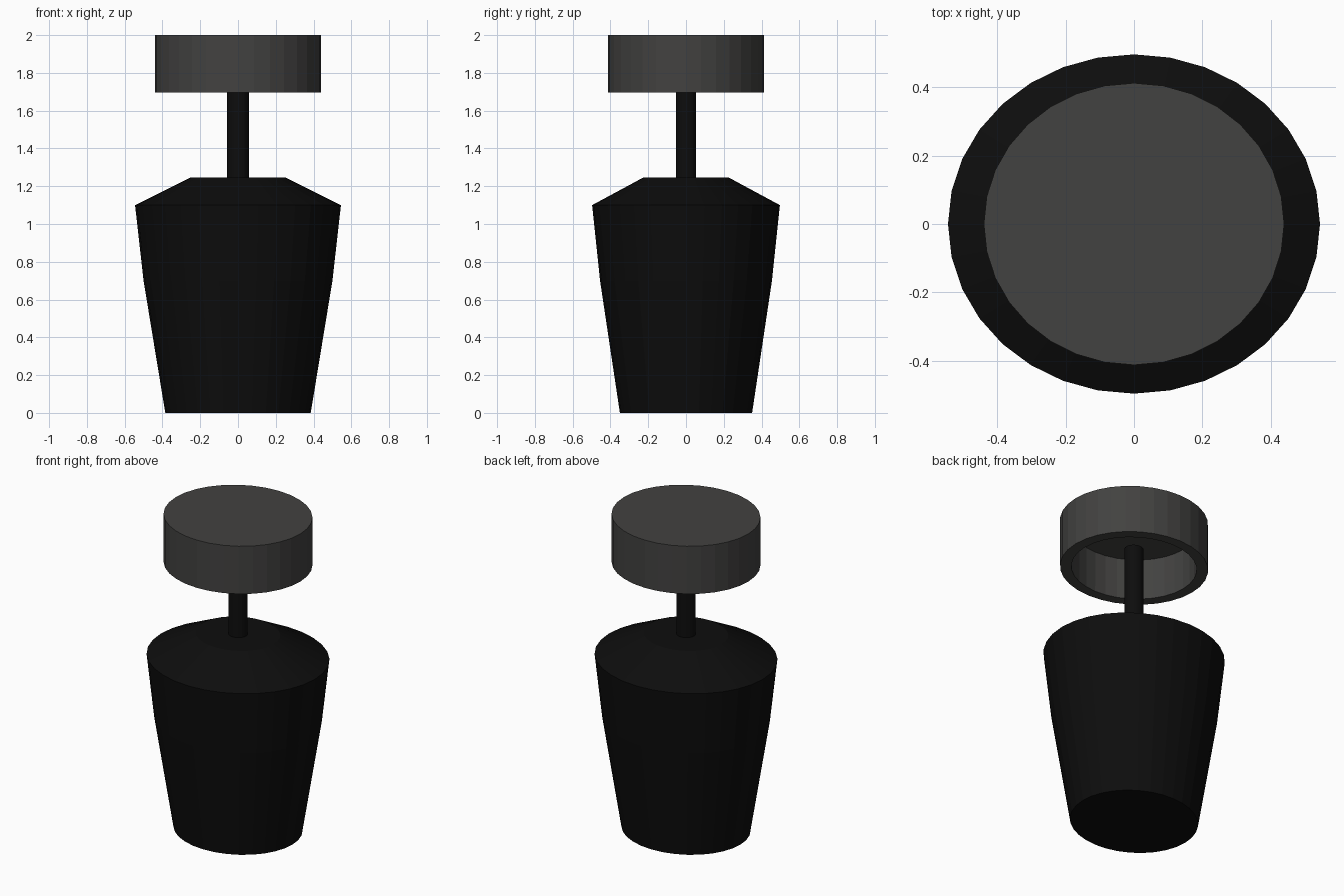
import bpy, bmesh, math

if "Cube" in bpy.data.objects:
    bpy.data.objects.remove(bpy.data.objects["Cube"])

SIDES = 32


def material(name, rgb):
    m = bpy.data.materials.new(name)
    m.diffuse_color = (*rgb, 1.0)
    m.use_nodes = True
    m.node_tree.nodes["Principled BSDF"].inputs["Base Color"].default_value = m.diffuse_color
    return m


def lathe(name, profile, mat):
    """Closed elliptical turning; profile is (x radius, y radius, z) from first to last cap."""
    bm = bmesh.new()
    rings = []
    for rx, ry, z in profile:
        angles = [2 * math.pi * i / SIDES for i in range(SIDES)]
        rings.append([bm.verts.new((rx * math.cos(a), ry * math.sin(a), z)) for a in angles])
    for low, high in zip(rings, rings[1:]):
        for i in range(SIDES):
            j = (i + 1) % SIDES
            bm.faces.new((low[i], low[j], high[j], high[i]))
    bm.faces.new(rings[0][::-1])
    bm.faces.new(rings[-1])
    bmesh.ops.recalc_face_normals(bm, faces=bm.faces)
    mesh = bpy.data.meshes.new(name)
    bm.to_mesh(mesh)
    bm.free()
    mesh.materials.append(mat)
    obj = bpy.data.objects.new(name, mesh)
    bpy.context.collection.objects.link(obj)
    return obj


black = material("black", (0.004, 0.004, 0.004))
grey = material("dark_grey", (0.055, 0.054, 0.052))

# Tapered bottle body with sloped shoulder
lathe("bottle_body", [(0.385, 0.35, 0), (0.50, 0.455, 0.70),
                      (0.545, 0.497, 1.10), (0.253, 0.228, 1.245)], black)

# Thin neck ending inside the lid
lathe("neck", [(0.057, 0.053, 1.24), (0.057, 0.053, 1.82)], black)

# Lid: solid top, outer wall, open hollow underside
lathe("lid", [(0.44, 0.413, 2.0), (0.44, 0.413, 1.695),
              (0.372, 0.35, 1.695), (0.37, 0.348, 1.775),
              (0.37, 0.348, 1.955)], grey)
